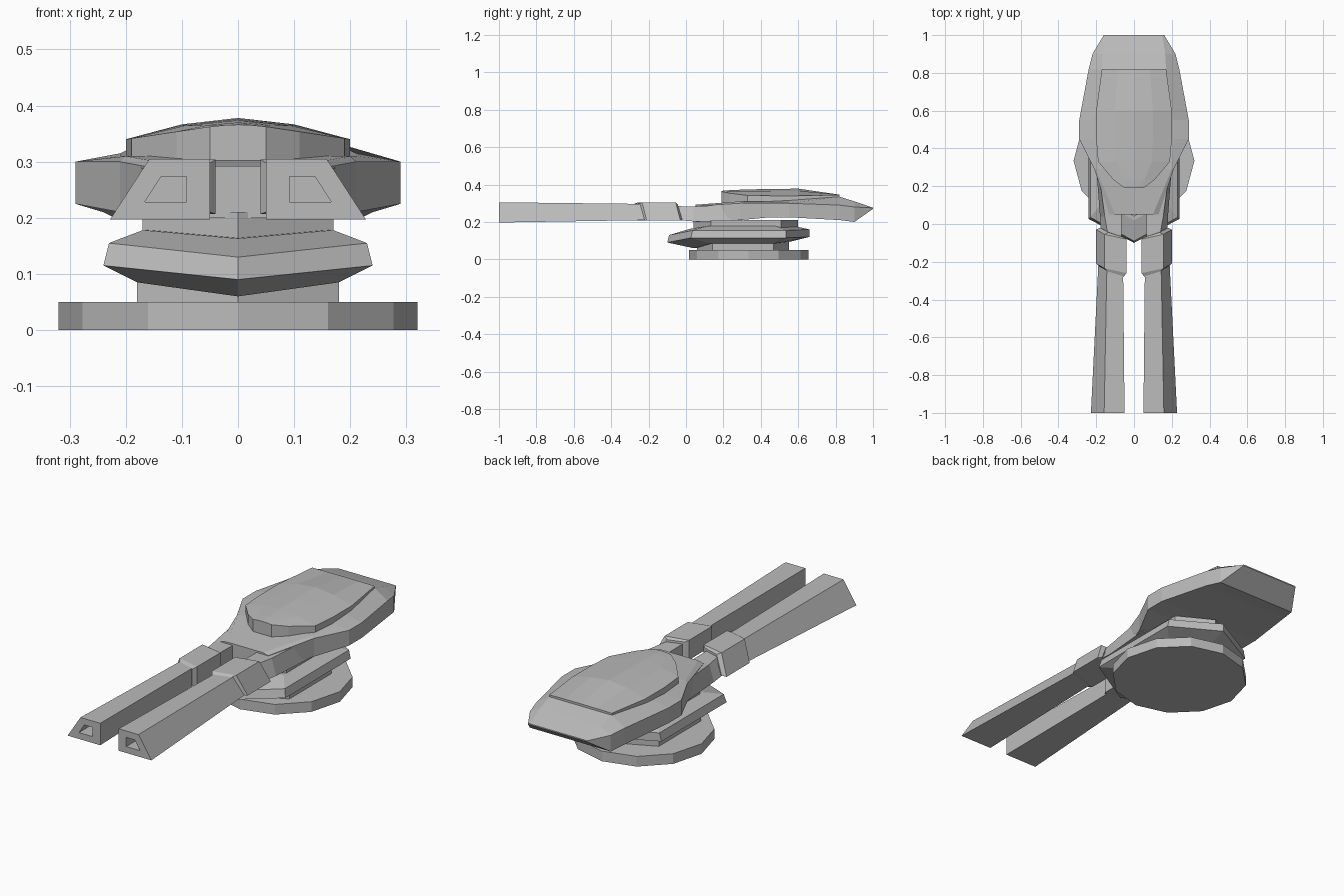
import bpy, bmesh
from mathutils import Vector

default_cube = bpy.data.objects.get("Cube")
if default_cube:
    bpy.data.objects.remove(default_cube)

grey = bpy.data.materials.new("plain_grey")
grey.use_nodes = True
grey.diffuse_color = (.5, .5, .5, 1)
shader = grey.node_tree.nodes["Principled BSDF"]
shader.inputs["Base Color"].default_value = grey.diffuse_color


def mirrored(half_ring):
    """Complete a ring from its left half, sharing any points on the centre line."""
    right_half = [(-x, y, z) for x, y, z in reversed(half_ring) if x > 0]
    return half_ring + right_half


def loft(name, rings, mirror=False):
    """Bridge matching rings into a solid with a fan of faces at each end."""
    bm = bmesh.new()
    loops = [[bm.verts.new(point) for point in ring] for ring in rings]
    count = len(loops[0])
    for lower, upper in zip(loops, loops[1:]):
        for i in range(count):
            j = (i + 1) % count
            bm.faces.new((lower[i], lower[j], upper[j], upper[i]))
    for end in (loops[0], loops[-1]):
        middle = bm.verts.new(sum((v.co for v in end), Vector()) / count)
        for i in range(count):
            bm.faces.new((end[i], end[(i + 1) % count], middle))
    bmesh.ops.recalc_face_normals(bm, faces=bm.faces)
    mesh = bpy.data.meshes.new(name)
    bm.to_mesh(mesh)
    bm.free()
    mesh.materials.append(grey)
    part = bpy.data.objects.new(name, mesh)
    bpy.context.collection.objects.link(part)
    if mirror:
        part.modifiers.new("Mirror", 'MIRROR')


def pointed_ring(width, front, back, z_front, z_side, z_back):
    """Long hexagon with a point at the front and at the back."""
    corner = (back - front) / 6
    return mirrored([(0, front, z_front),
                     (width, front + corner, z_side),
                     (width, back - corner, z_side),
                     (0, back, z_back)])


def level_ring(width, front, back, z):
    return pointed_ring(width, front, back, z, z, z)


def hull_ring(y, width, low, high, deck_width, deck):
    """Upright shoulder wall with a narrower deck above it."""
    return mirrored([(width, y, low), (width, y, high), (deck_width, y, deck)])


def canopy_ring(y, width, ridge):
    """Rounded roof section: the wider it is, the lower its edge falls."""
    foot, edge = .3, .37 - width * .15
    crown = edge + (ridge - edge) * .7
    return mirrored([(width, y, foot), (width, y, edge),
                     (width / 2, y, crown), (0, y, ridge)])


def gun_ring(y, outer, inner, low, high, inset=.045, slant=0):
    """Gun section with a sloping outer wall, optionally cut at a slant."""
    return [(outer, y, low), (outer - inset, y - slant / 2, high),
            (inner, y - slant, high), (inner, y - slant, low)]


def bore_ring(ring, depth):
    """Shrink a muzzle section toward its middle to make the bore."""
    middle = sum((Vector(point) for point in ring), Vector()) / len(ring)
    inward = Vector((0, depth, 0))
    return [middle.lerp(Vector(point), .42) + inward for point in ring]


# Turntable disc
bpy.ops.mesh.primitive_cylinder_add(vertices=12, radius=.32, depth=.05,
                                    location=(0, .335, .025))
disc = bpy.context.object
disc.name = "base_disc"
disc.data.materials.append(grey)

# Pedestal, wedge-edged collar and neck, all pointed at both ends
loft("pedestal", [level_ring(.18, .06, .55, z) for z in (.04, .1)])
loft("collar", [
    pointed_ring(.18, .04, .56, .06, .085, .095),
    pointed_ring(.24, -.1, .66, .09, .115, .12),
    pointed_ring(.23, -.09, .66, .13, .155, .16),
    pointed_ring(.17, .02, .57, .163, .178, .18)])
loft("neck", [level_ring(.17, .04, .6, z) for z in (.16, .21)])

# Hull with side shoulders and a wedge tail
hull_stations = [
    (.05, .13, .2, .285, .1, .292),
    (.29, .21, .21, .3, .2, .31),
    (.45, .29, .225, .3, .21, .31),
    (.55, .29, .225, .3, .21, .315),
    (.82, .24, .21, .29, .17, .335),
    (.9, .22, .2, .28, .165, .31),
    (1, .16, .27, .275, .15, .276)]
loft("hull", [hull_ring(*station) for station in hull_stations])

# Faceted canopy with a raised centre ridge
canopy_stations = [(.19, .05, .366), (.235, .11, .37), (.33, .19, .374),
                   (.45, .2, .376), (.6, .2, .378), (.82, .17, .346)]
loft("canopy", [canopy_ring(*station) for station in canopy_stations])

# Twin guns: the arms reach forward from the hull into the sleeves
loft("gun_arms", [
    gun_ring(.3, .2, .06, .205, .295, inset=.01),
    gun_ring(.04, .18, .065, .203, .283, inset=.025),
    gun_ring(-.1, .175, .065, .215, .285)], mirror=True)

# Slanted sleeves with narrowed ends
sleeve_ends = [(-.02, False), (-.03, True), (-.21, True), (-.23, False)]
loft("gun_sleeves", [
    gun_ring(y, .2, .04, .207, .304, slant=.05) if full
    else gun_ring(y, .18, .055, .212, .295, slant=.05)
    for y, full in sleeve_ends], mirror=True)

# Flared barrels with a hollow muzzle
muzzle = gun_ring(-1, .228, .05, .197, .305, inset=.07)
loft("gun_barrels", [gun_ring(-.2, .188, .058, .21, .296), muzzle,
                     bore_ring(muzzle, 0), bore_ring(muzzle, .1)], mirror=True)
